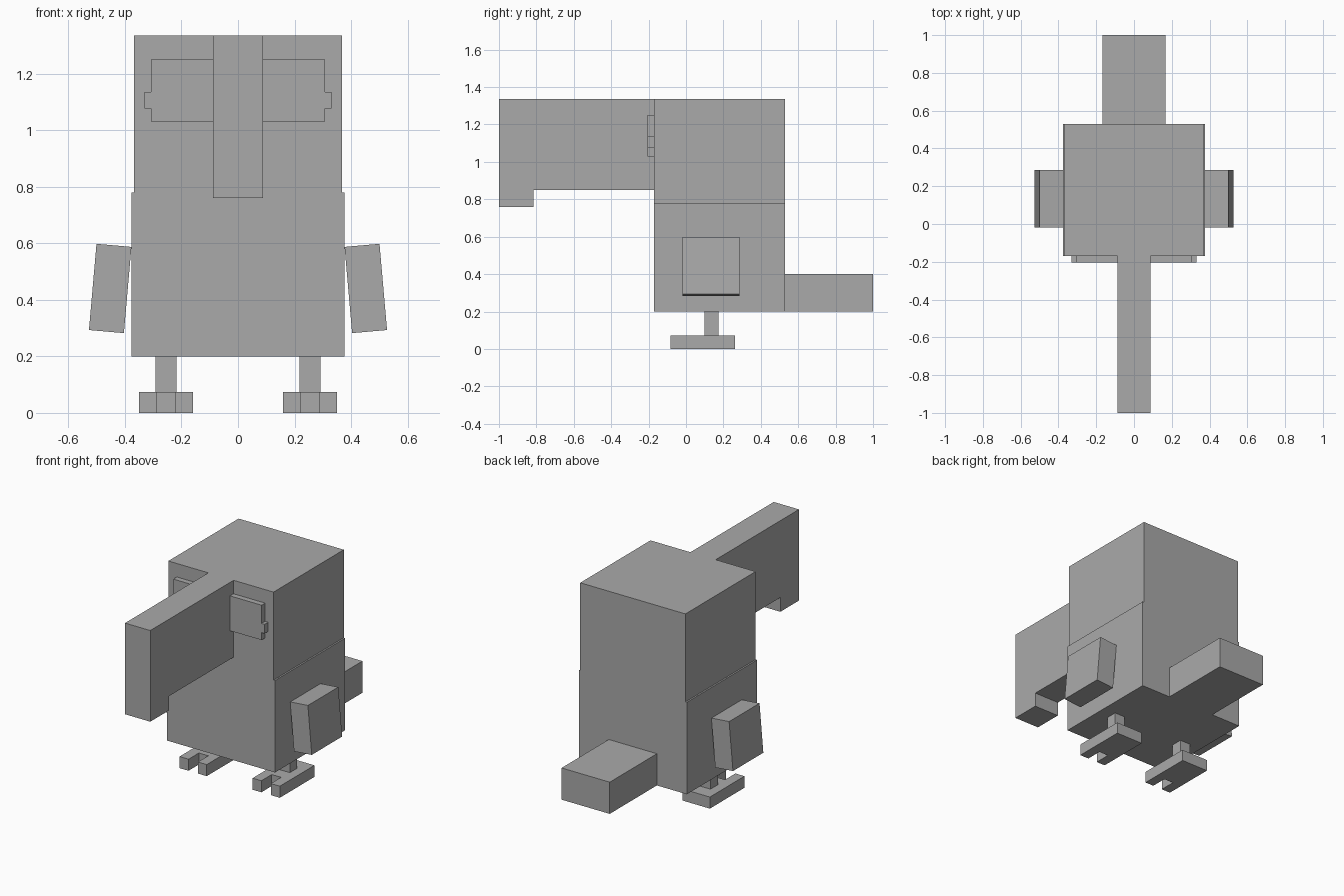
import bpy
import bmesh
from math import radians
from mathutils import Matrix, Vector

cube = bpy.data.objects.get("Cube")
if cube:
    bpy.data.objects.remove(cube, do_unlink=True)

# One flat grey for the whole model
grey = bpy.data.materials.new("plain grey")
grey.use_nodes = True
colour = (0.4, 0.4, 0.4, 1)
grey.diffuse_color = colour
grey.node_tree.nodes["Principled BSDF"].inputs["Base Color"].default_value = colour


def finish(name, bm):
    bmesh.ops.recalc_face_normals(bm, faces=bm.faces)
    mesh = bpy.data.meshes.new(name)
    bm.to_mesh(mesh)
    bm.free()
    mesh.materials.append(grey)
    obj = bpy.data.objects.new(name, mesh)
    bpy.context.collection.objects.link(obj)
    return obj


def box(name, x, y, z, tilt=0):
    """Box between (low, high) limits, tilted about the y axis."""
    centre = Vector([(a + b) / 2 for a, b in (x, y, z)])
    size = [b - a for a, b in (x, y, z)]
    bm = bmesh.new()
    bmesh.ops.create_cube(bm, size=1, matrix=Matrix.Diagonal((*size, 1)))
    obj = finish(name, bm)
    obj.location = centre
    obj.rotation_euler.y = radians(tilt)
    return obj


def prism(name, points, axis, low, high):
    """Extrude an outline along one axis between low and high."""
    bm = bmesh.new()
    verts = []
    for point in points:
        co = list(point)
        co.insert(axis, low)
        verts.append(bm.verts.new(co))
    face = bm.faces.new(verts)
    new = bmesh.ops.extrude_face_region(bm, geom=[face])["geom"]
    shift = Vector((0, 0, 0))
    shift[axis] = high - low
    bmesh.ops.translate(bm, vec=shift, verts=[v for v in new if isinstance(v, bmesh.types.BMVert)])
    return finish(name, bm)


# Body, head and tail
box("body", (-0.377, 0.377), (-0.17, 0.53), (0.2, 0.78))
box("head", (-0.367, 0.367), (-0.17, 0.53), (0.78, 1.335))
box("tail", (-0.168, 0.168), (0.53, 1), (0.2, 0.4))

# Long beak with a hooked tip
beak = [(-0.17, 1.335), (-1, 1.335), (-1, 0.76), (-0.815, 0.76), (-0.815, 0.85), (-0.17, 0.85)]
prism("beak", beak, 0, -0.088, 0.088)

# Paired parts
eye = [(0.08, 1.03), (0.308, 1.03), (0.308, 1.077), (0.33, 1.077),
       (0.33, 1.135), (0.308, 1.135), (0.308, 1.25), (0.08, 1.25)]
foot = [(0.16, 0.262), (0.35, 0.262), (0.35, -0.083), (0.287, -0.083),
        (0.287, 0.02), (0.221, 0.02), (0.221, -0.083), (0.16, -0.083)]
for side, s in (("left", 1), ("right", -1)):
    def span(a, b):
        return sorted((s * a, s * b))

    prism(side + "_eye", [(s * x, z) for x, z in eye], 1, -0.205, -0.17)
    prism(side + "_foot", [(s * x, y) for x, y in foot], 2, 0, 0.073)
    box(side + "_leg", span(0.218, 0.292), (0.1, 0.173), (0.073, 0.2))
    box(side + "_wing", span(0.39, 0.514), (-0.018, 0.285), (0.287, 0.593), tilt=-5 * s)
